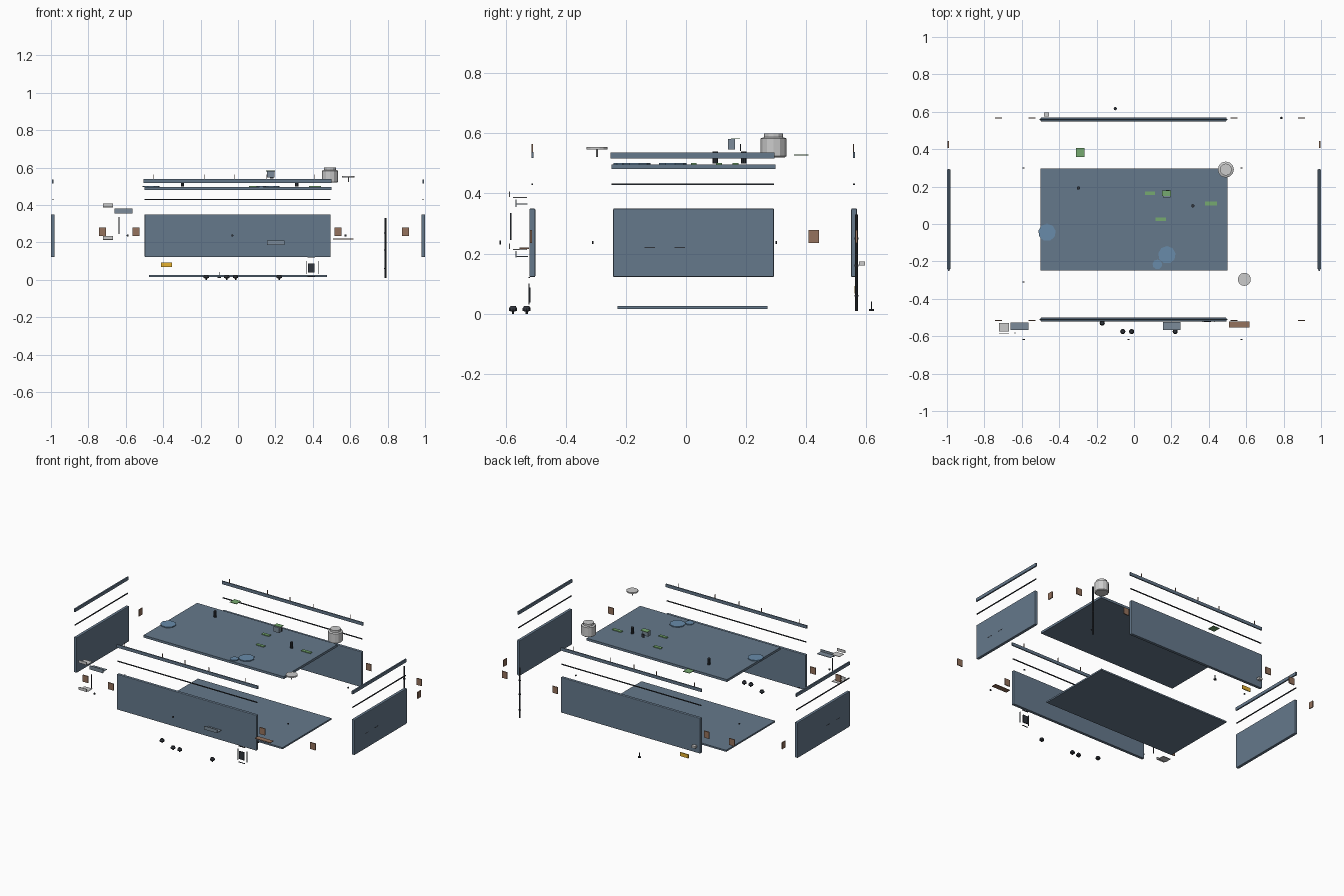
import bpy, math

# Exploded layout of an electronics enclosure
def mat(name, c):
    m = bpy.data.materials.new(name)
    m.diffuse_color = (*c, 1)
    return m

BLUE = mat("slate", (0.13, 0.19, 0.26))
DISC = mat("disc_blue", (0.14, 0.26, 0.40))
STEEL = mat("steel", (0.20, 0.26, 0.32))
DARK = mat("dark", (0.03, 0.035, 0.045))
GREEN = mat("circuit_green", (0.18, 0.40, 0.16))
BROWN = mat("copper_brown", (0.30, 0.17, 0.11))
YELLOW = mat("yellow", (0.80, 0.45, 0.03))

def box(name, c, s, m=None, bevel=0):
    """Box from centre and full size."""
    bpy.ops.mesh.primitive_cube_add(size=1, location=c)
    o = bpy.context.object
    o.name = name
    o.scale = s
    bpy.ops.object.transform_apply(location=False, rotation=False, scale=True)
    if m:
        o.data.materials.append(m)
    if bevel:
        b = o.modifiers.new("round", 'BEVEL')
        b.width = bevel
        b.segments = 2
    return o

def cyl(name, c, r, h, m=None, n=10, rot=(0, 0, 0)):
    bpy.ops.mesh.primitive_cylinder_add(vertices=n, radius=r, depth=h, location=c, rotation=rot)
    o = bpy.context.object
    o.name = name
    if m:
        o.data.materials.append(m)
    return o

def lathe(name, c, prof, m=None, n=12):
    """Spin a closed (radius, height) outline around z."""
    verts = [(r * math.cos(2 * math.pi * k / n), r * math.sin(2 * math.pi * k / n), z)
             for r, z in prof for k in range(n)]
    faces = [(i * n + k, i * n + (k + 1) % n, (i + 1) * n + (k + 1) % n, (i + 1) * n + k)
             for i in range(len(prof) - 1) for k in range(n)]
    faces += [tuple(reversed(range(n))), tuple(range((len(prof) - 1) * n, len(prof) * n))]
    me = bpy.data.meshes.new(name)
    me.from_pydata(verts, [], faces)
    o = bpy.data.objects.new(name, me)
    o.location = c
    bpy.context.collection.objects.link(o)
    if m:
        me.materials.append(m)
    return o

Q = math.pi / 2

# Top and bottom plates
box("top_plate", (0, 0.025, 0.489), (1.0, 0.545, 0.015), BLUE)
box("base_plate", (0, 0.022, 0.02), (0.952, 0.498, 0.01), BLUE)

# Upright panels with a trim rail and a thin gasket above each
for nm, y in (("front", -0.511), ("back", 0.559)):
    box(nm + "_panel", (-0.002, y, 0.236), (0.995, 0.02, 0.228), BLUE, 0.004)
    box(nm + "_rail", (-0.002, y, 0.528), (1.005, 0.007, 0.02), BLUE)
    box(nm + "_gasket", (-0.002, y, 0.43), (0.995, 0.006, 0.005), DARK)
for nm, x in (("left", -0.99), ("right", 0.99)):
    box(nm + "_panel", (x, 0.025, 0.236), (0.02, 0.535, 0.228), BLUE, 0.004)
    box(nm + "_rail", (x, 0.022, 0.526), (0.009, 0.545, 0.02), BLUE)
    box(nm + "_gasket", (x, 0.022, 0.43), (0.006, 0.54, 0.005), DARK)

# Corner brackets
for y in (-0.515, 0.567):
    for x in (-0.725, -0.545, 0.535, 0.895):
        box("corner_bracket", (x, y, 0.257), (0.038, 0.006, 0.043), BROWN)
for x in (-0.993, 0.993):
    box("side_bracket", (x, 0.425, 0.257), (0.006, 0.035, 0.042), BROWN)

# Clips standing along the rails
for x in (-0.45, -0.18, -0.02, 0.15, 0.41):
    for y in (-0.511, 0.557):
        box("rail_clip", (x, y, 0.55), (0.003, 0.004, 0.028), BROWN)

# Motor can, cap with stem, upright rod
lathe("motor_can", (0.491, 0.291, 0.52),
      [(0.038, 0), (0.043, 0.004), (0.043, 0.063), (0.032, 0.067), (0.032, 0.08)])
cyl("button_cap", (0.59, -0.296, 0.551), 0.035, 0.008, None, 14)
cyl("button_stem", (0.59, -0.296, 0.535), 0.003, 0.026, None, 8)
cyl("upright_rod", (0.788, 0.567, 0.17), 0.005, 0.32, DARK, 8)
for z in (0.06, 0.16, 0.25):
    cyl("rod_collar", (0.788, 0.567, z), 0.007, 0.006, DARK, 8)

# Cover discs and boards on the top plate
for x, y, r in ((-0.465, -0.045, 0.047), (0.176, -0.165, 0.047), (0.125, -0.216, 0.026)):
    cyl("cover_disc", (x, y, 0.499), r, 0.006, DISC, 9)
for x, y, w, d in ((0.085, 0.165, 0.052, 0.02), (0.143, 0.026, 0.056, 0.018),
                   (0.412, 0.11, 0.065, 0.02)):
    box("circuit_board", (x, y, 0.499), (w, d, 0.005), GREEN)
box("upper_board", (-0.287, 0.383, 0.528), (0.047, 0.048, 0.003), GREEN)
box("module_body", (0.175, 0.152, 0.564), (0.04, 0.023, 0.034), STEEL)
box("module_board", (0.175, 0.165, 0.582), (0.048, 0.03, 0.003), GREEN)
box("module_pin", (0.18, 0.181, 0.553), (0.02, 0.003, 0.022), DARK)
for x, y in ((-0.297, 0.192), (0.315, 0.097)):
    cyl("plate_fastener", (x, y, 0.52), 0.009, 0.04, DARK, 8)

# Bent mounting brackets at the front left
for z in (0.225, 0.398):
    box("mount_shelf", (-0.695, -0.552, z - 0.011), (0.056, 0.045, 0.003))
    box("mount_flange", (-0.695, -0.587, z), (0.056, 0.003, 0.018))
box("wide_shelf", (-0.613, -0.547, 0.365), (0.096, 0.04, 0.003), STEEL)
box("wide_flange", (-0.613, -0.566, 0.368), (0.096, 0.003, 0.025), STEEL)
box("link_bar", (-0.637, -0.583, 0.29), (0.005, 0.004, 0.09), DARK)

# Front socket tray, loose strip, rear block and label
box("socket_shelf", (0.202, -0.545, 0.19), (0.093, 0.04, 0.003), STEEL)
box("socket_face", (0.202, -0.565, 0.198), (0.093, 0.003, 0.022), STEEL)
box("copper_strip", (0.563, -0.538, 0.218), (0.11, 0.033, 0.004), BROWN)
box("rear_block", (-0.468, 0.585, 0.167), (0.025, 0.02, 0.014))
box("rear_label", (-0.382, 0.563, 0.08), (0.06, 0.006, 0.024), YELLOW)

# Display module with its frame strips
box("display", (0.392, -0.52, 0.063), (0.035, 0.007, 0.05), DARK)
for x in (0.365, 0.43):
    box("display_strip", (x, -0.522, 0.066), (0.003, 0.004, 0.07), DARK)
for z in (0.018, 0.121):
    box("display_edge", (0.392, -0.522, z), (0.042, 0.005, 0.003), DARK)

# Control knobs and loose screws
for x, y in ((-0.17, -0.53), (-0.06, -0.575), (-0.013, -0.575), (0.22, -0.575)):
    lathe("knob", (x, y, 0),
          [(0.004, 0), (0.004, 0.007), (0.014, 0.01), (0.014, 0.018), (0.009, 0.026)], DARK, 10)
cyl("rear_screw_head", (-0.1, 0.617, 0.013), 0.009, 0.007, DARK, 8)
cyl("rear_screw_shank", (-0.1, 0.617, 0.028), 0.002, 0.026, DARK, 6)
for x, z in ((-0.03, 0.237), (-0.59, 0.237), (0.575, 0.237)):
    cyl("panel_screw", (x, -0.618, z), 0.006, 0.006, DARK, 8, (Q, 0, 0))
for y in (-0.31, 0.3):
    for x in (-0.59, 0.575):
        cyl("side_screw", (x, y, 0.237), 0.005, 0.006, DARK, 8, (Q, 0, 0))
for s in (-1, 1):
    for y in (-0.12, -0.02):
        box("side_slot", (s * 1.0, y, 0.22), (0.001, 0.035, 0.004), DARK)
